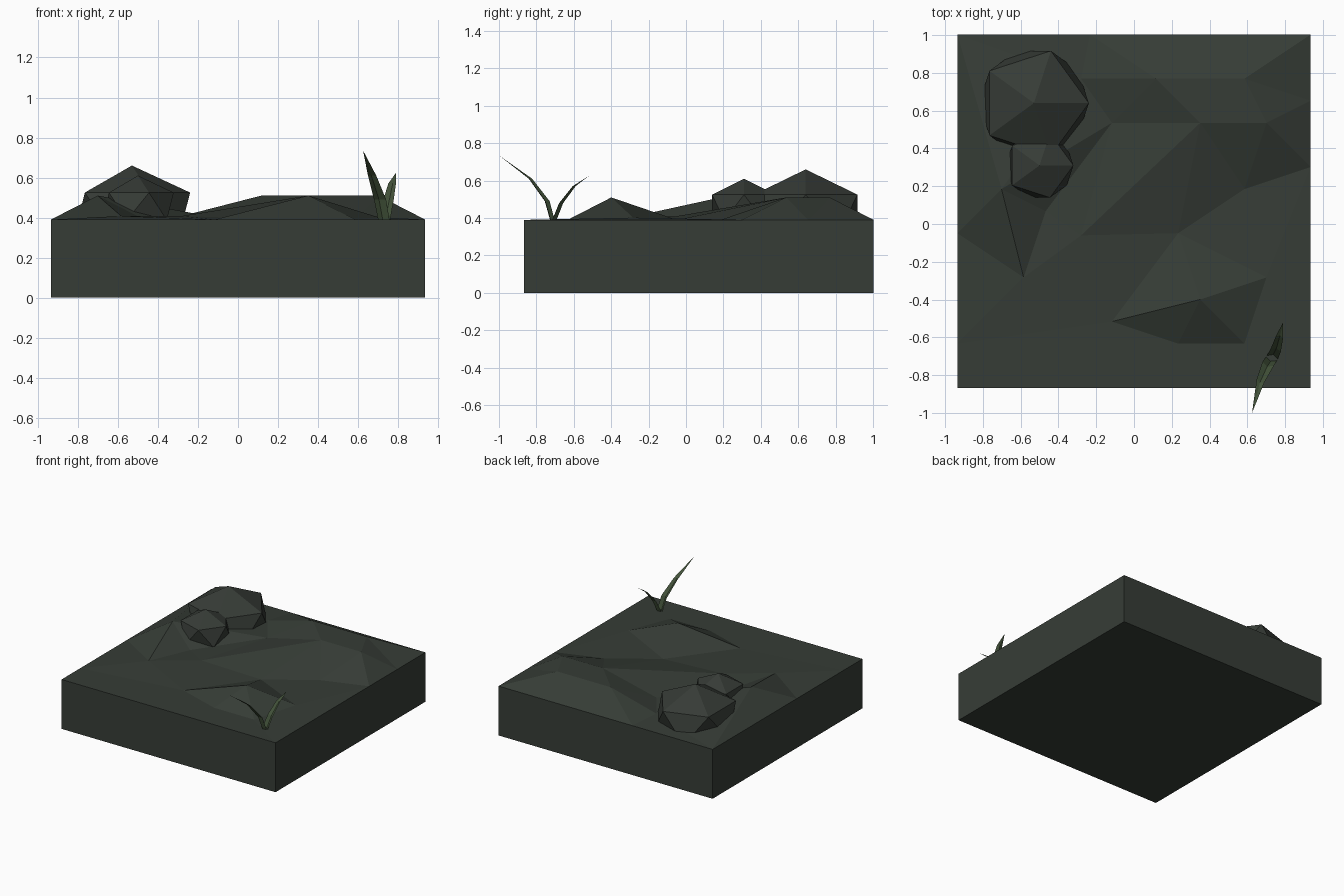
import bpy, bmesh
from mathutils import Vector
from mathutils.geometry import delaunay_2d_cdt

if "Cube" in bpy.data.objects:
    bpy.data.objects.remove(bpy.data.objects["Cube"])


def material(name, color):
    mat = bpy.data.materials.new(name)
    mat.use_nodes = True
    mat.diffuse_color = (*color, 1)
    mat.node_tree.nodes["Principled BSDF"].inputs["Base Color"].default_value = (*color, 1)
    return mat


def finish(bm, name, mat):
    mesh = bpy.data.meshes.new(name)
    bm.to_mesh(mesh)
    bm.free()
    mesh.materials.append(mat)
    obj = bpy.data.objects.new(name, mesh)
    bpy.context.collection.objects.link(obj)
    return obj


soil = material("dark green soil", (0.037, 0.046, 0.037))
stone = material("dark stone", (0.037, 0.044, 0.037))
leaf = material("grass green", (0.055, 0.085, 0.042))

# Ground block: hills triangulated over a square, then extruded down
STEP, LEFT, FRONT, LEVEL, RISE = 0.1169, -0.935, -0.867, 0.39, 0.12
rim = [(0, 0), (7, 0), (16, 0), (16, 10), (16, 13), (16, 16), (10, 16), (6, 16),
       (0, 16), (0, 7), (0, 4), (0, 2)]
hills = [(3, 5, .15), (2, 9, 1), (4, 8, 0), (5.6, 6.9, .15), (10, 7, 0), (13, 9, 0),
         (11, 12, 1), (14, 12, 1), (13, 14, 1), (9, 14, 1), (5.6, 14, .15), (7, 12, .1),
         (7, 3, 0), (10, 2, 0), (13, 2, 0), (14, 5, .1), (11, 4, 1)]
points = [(x, y, 0) for x, y in rim] + hills
ridges = [((2, 9), (3, 5)), ((5.6, 6.9), (11, 12)), ((11, 12), (14, 12)), ((14, 12), (16, 13)),
          ((11, 12), (9, 14)), ((9, 14), (5.6, 14)), ((11, 12), (7, 12)), ((5.6, 6.9), (10, 7)),
          ((10, 7), (13, 9)), ((13, 9), (16, 10)), ((0, 4), (3, 5)), ((3, 5), (7, 3)),
          ((0, 2), (7, 3)), ((7, 3), (11, 4)), ((11, 4), (14, 5)), ((7, 3), (10, 2)),
          ((10, 2), (13, 2)), ((13, 2), (14, 5)), ((0, 7), (3, 5)), ((0, 7), (2, 9))]
index = {p[:2]: i for i, p in enumerate(points)}
flat = [Vector(p[:2]) for p in points]
edges = [(index[a], index[b]) for a, b in ridges]
out, _, tris, origin, _, _ = delaunay_2d_cdt(flat, edges, [], 0, 1e-4)
bm = bmesh.new()
verts = [bm.verts.new((LEFT + p.x * STEP, FRONT + p.y * STEP,
                       LEVEL + RISE * (points[o[0]][2] if o else 0)))
         for p, o in zip(out, origin)]
for tri in tris:
    bm.faces.new([verts[i] for i in tri])
border = [e for e in bm.edges if e.is_boundary]
walls = bmesh.ops.extrude_edge_only(bm, edges=border)["geom"]
for v in walls:
    if isinstance(v, bmesh.types.BMVert):
        v.co.z = 0
bmesh.ops.holes_fill(bm, edges=[e for e in bm.edges if e.is_boundary])
bmesh.ops.recalc_face_normals(bm, faces=bm.faces)
finish(bm, "ground_block", soil)


# Boulders: squashed icosahedra half sunk in the ground
def boulder(name, center, radius, height):
    bm = bmesh.new()
    bmesh.ops.create_icosphere(bm, subdivisions=1, radius=1)
    bmesh.ops.scale(bm, vec=(radius, radius, height), verts=bm.verts)
    bmesh.ops.translate(bm, vec=center, verts=bm.verts)
    finish(bm, name, stone)


boulder("large_boulder", (-0.53, 0.64, 0.416), 0.325, 0.244)
boulder("small_boulder", (-0.5, 0.31, 0.456), 0.2, 0.154)


# Grass blades: creased strips tapering to a point
def blade(name, path, widths):
    path = [Vector(p) for p in path]
    run = path[-1] - path[0]
    forward = Vector((run.x, run.y, 0)).normalized()
    side = Vector((-forward.y, forward.x, 0))
    bm = bmesh.new()
    rows = []
    for p, w in zip(path, widths):
        lift = forward * w * 0.5
        rows.append([bm.verts.new(q) for q in (p - side * w, p + lift, p + side * w)])
    tip = bm.verts.new(path[-1])
    for a, b in zip(rows, rows[1:]):
        for i in range(2):
            bm.faces.new((a[i], a[i + 1], b[i + 1], b[i]))
    for i in range(2):
        bm.faces.new((rows[-1][i], rows[-1][i + 1], tip))
    finish(bm, name, leaf)


blade("tall_blade", [(0.73, -0.71, 0.38), (0.71, -0.74, 0.49), (0.67, -0.83, 0.61),
                     (0.625, -1, 0.735)], (0.03, 0.032, 0.022))
blade("short_blade", [(0.73, -0.71, 0.38), (0.75, -0.67, 0.48), (0.77, -0.6, 0.57),
                      (0.79, -0.52, 0.625)], (0.03, 0.028, 0.02))
